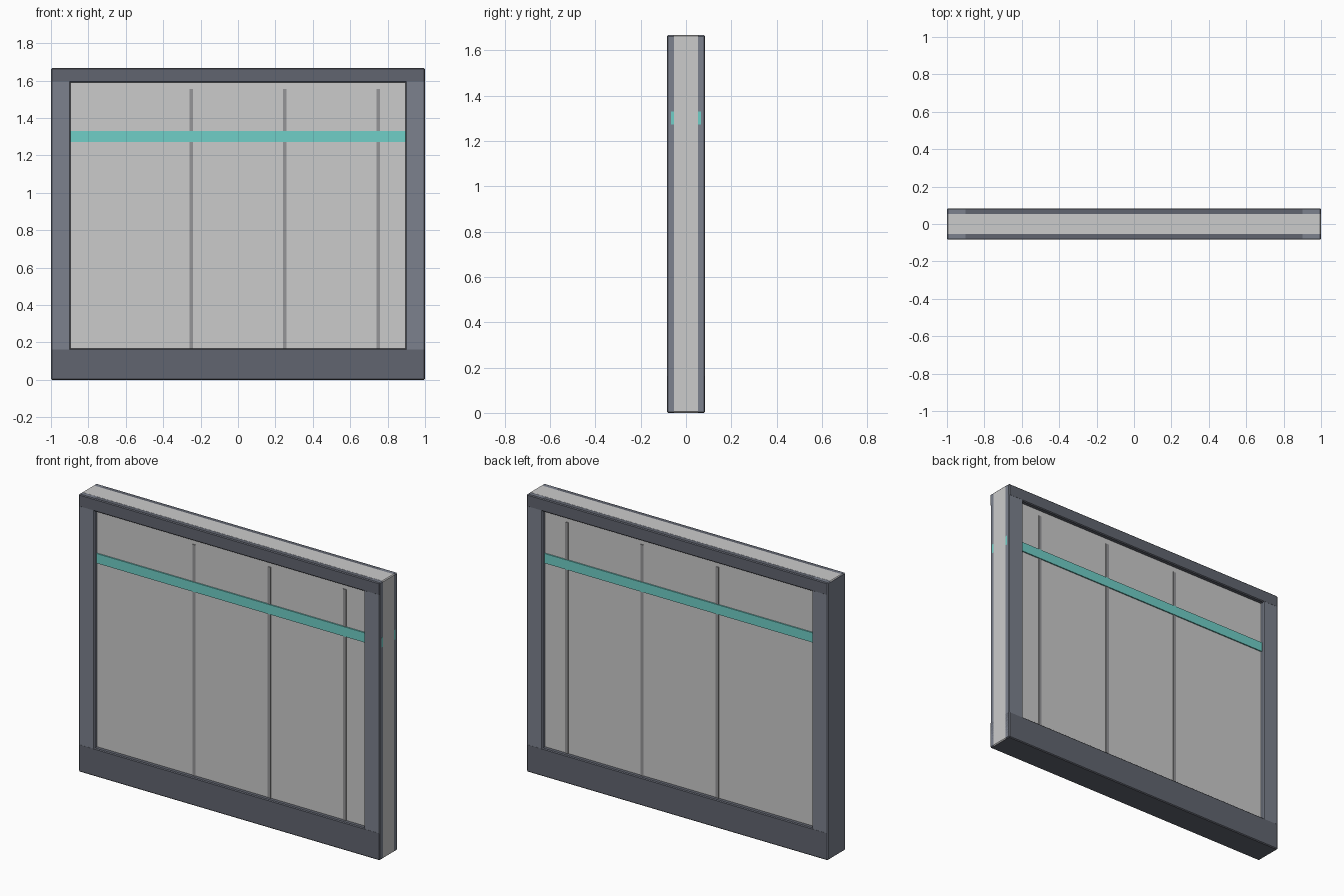
import bpy

if "Cube" in bpy.data.objects:
    bpy.data.objects.remove(bpy.data.objects["Cube"])


def material(name, rgb):
    m = bpy.data.materials.new(name)
    m.diffuse_color = (*rgb, 1)
    m.use_nodes = True
    m.node_tree.nodes["Principled BSDF"].inputs["Base Color"].default_value = m.diffuse_color
    return m


STILE = material("slate", (0.20, 0.22, 0.27))
RAIL = material("dark_slate", (0.12, 0.13, 0.16))
TEAL = material("teal", (0.16, 0.62, 0.57))
SEAM = material("seam_grey", (0.30, 0.30, 0.31))


def box(name, x, y, z, mat=None, bevel=0.0):
    """Box from (min, max) ranges on each axis, with an optional chamfer."""
    size = [b - a for a, b in (x, y, z)]
    centre = [(a + b) / 2 for a, b in (x, y, z)]
    bpy.ops.mesh.primitive_cube_add(size=1, location=centre)
    o = bpy.context.object
    o.name = name
    o.scale = size
    bpy.ops.object.transform_apply(location=False, rotation=False, scale=True)
    if mat:
        o.data.materials.append(mat)
    if bevel:
        mod = o.modifiers.new("chamfer", 'BEVEL')
        mod.width = bevel
        mod.segments = 1
    return o


H = 1.667           # wall height
D = 0.084           # half depth of the frame
P = 0.0585          # half depth of the panel
E = 0.0004          # hair offset separating flush faces

# Light wall panel, flush with the frame on the outside
box("wall_panel", (-1 + E, 1), (-P, P), (E, H), bevel=0.005)

# Side posts
box("left_post", (-1, -0.895), (-D + E, D - E), (E, H - E), STILE, 0.005)
box("right_post", (0.895, 1 - E), (-D + E, D - E), (E, H - E), STILE, 0.005)

# Bottom and top rails
box("bottom_rail", (-1 + E, 1 - E), (-D, D), (0, 0.168), RAIL, 0.005)
box("top_rail", (-1 + E, 1 - E), (-D, D), (1.59, H - E), RAIL, 0.005)

# Teal stripe running through the wall
box("accent_stripe", (-1 + E / 2, 1 - E / 2), (-0.066, 0.066), (1.273, 1.331), TEAL)

# Thin vertical seam strips showing on both faces
for i, x in enumerate((-0.25, 0.25, 0.75)):
    box(f"seam_strip_{i + 1}", (x - 0.01, x + 0.01), (-0.0625, 0.0625),
        (0.11, 1.555), SEAM)
